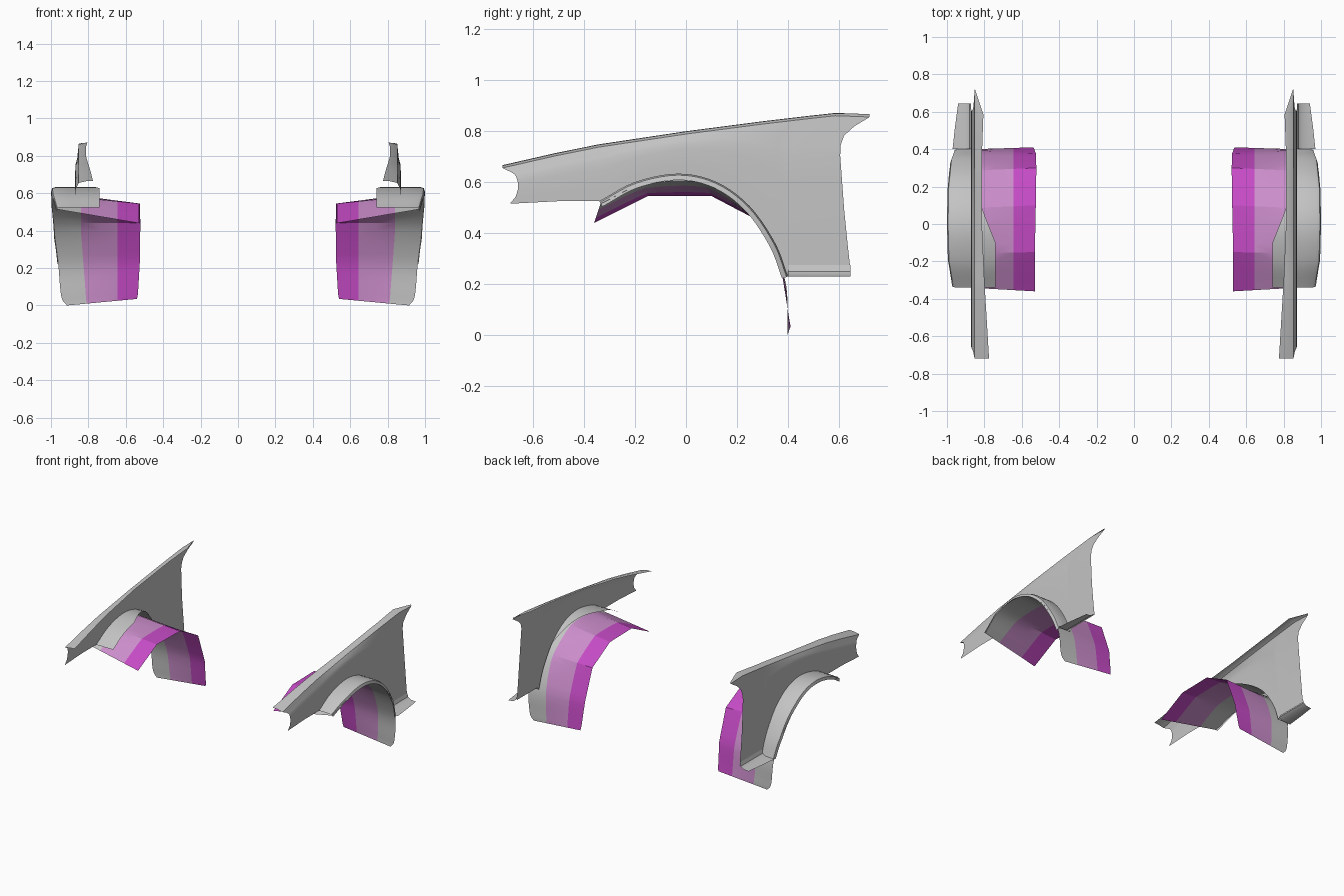
import bpy
import bmesh
from mathutils import Vector

cube = bpy.data.objects.get("Cube")
if cube:
    bpy.data.objects.remove(cube, do_unlink=True)


def material(name, rgb):
    mat = bpy.data.materials.new(name)
    mat.use_nodes = True
    mat.diffuse_color = (*rgb, 1)
    mat.node_tree.nodes["Principled BSDF"].inputs["Base Color"].default_value = (*rgb, 1)
    return mat


GREY = material("panel grey", (0.55, 0.55, 0.55))
LILAC = material("light purple", (0.6, 0.27, 0.6))
PURPLE = material("purple", (0.56, 0.07, 0.56))


def smooth_path(points, steps):
    """Catmull-Rom samples through the control points."""
    pts = [Vector(p) for p in points]
    pts = [2 * pts[0] - pts[1]] + pts + [2 * pts[-1] - pts[-2]]
    out = []
    for a, b, c, d in zip(pts, pts[1:], pts[2:], pts[3:]):
        for i in range(steps):
            t = i / steps
            out.append(0.5 * (2 * b + (c - a) * t + (2 * a - 5 * b + 4 * c - d) * t ** 2
                              + (3 * b - a - 3 * c + d) * t ** 3))
    return out + [pts[-2]]


def straight_path(points, steps):
    pts = [Vector(p) for p in points]
    out = [a.lerp(b, i / steps) for a, b in zip(pts, pts[1:]) for i in range(steps)]
    return out + [pts[-1]]


def value(points, v):
    """Piecewise linear lookup, clamped at the ends."""
    if v <= points[0][0]:
        return points[0][1]
    for (a, fa), (b, fb) in zip(points, points[1:]):
        if v <= b:
            return fa + (fb - fa) * (v - a) / (b - a)
    return points[-1][1]


def sheet(name, rows, mats=(GREY,), band=None, angle=0.6):
    """Skin a grid of points and mirror it to the other side."""
    bm = bmesh.new()
    grid = [[bm.verts.new(p) for p in row] for row in rows]
    for r0, r1 in zip(grid, grid[1:]):
        for c in range(len(r0) - 1):
            face = bm.faces.new((r0[c], r0[c + 1], r1[c + 1], r1[c]))
            face.material_index = band[c] if band else 0
    bmesh.ops.recalc_face_normals(bm, faces=bm.faces)
    mesh = bpy.data.meshes.new(name)
    bm.to_mesh(mesh)
    bm.free()
    for m in mats:
        mesh.materials.append(m)
    obj = bpy.data.objects.new(name, mesh)
    bpy.context.collection.objects.link(obj)
    obj.modifiers.new("other side", "MIRROR").use_mirror_merge = False
    bpy.ops.object.select_all(action="DESELECT")
    obj.select_set(True)
    bpy.context.view_layer.objects.active = obj
    bpy.ops.object.shade_smooth_by_angle(angle=angle)
    return obj


# Wheel arch curve (y, z) where the panel meets the flare
arch = smooth_path([(-0.34, 0.525), (-0.2, 0.6), (-0.03, 0.633), (0.12, 0.6),
                    (0.25, 0.505), (0.35, 0.36), (0.4, 0.23)], 5)

# Fender panel: lofted between the bottom edge and the top edge
bottom = [Vector((-0.69, 0.515)), Vector((-0.5, 0.525))] + arch
bottom += [Vector((0.42, 0.25)), Vector((0.52, 0.25)), Vector((0.645, 0.25))]
top = [(-0.72, 0.655), (-0.4, 0.728), (0, 0.788), (0.3, 0.827), (0.58, 0.86), (0.72, 0.855)]
front_edge = [(0, -0.69), (0.2, -0.667), (0.45, -0.657), (0.7, -0.66), (0.85, -0.675), (1, -0.72)]
rear_edge = [(0, 0.645), (0.35, 0.622), (0.8, 0.602), (0.88, 0.62), (0.94, 0.66), (1, 0.72)]
bulge = [(0, 0.872), (0.4, 0.872), (0.75, 0.868), (1, 0.852)]
levels = [0, 0.2, 0.4, 0.6, 0.75, 0.82, 0.88, 0.94, 1]


def panel_point(base, t):
    s = (base.x + 0.69) / 1.335
    y_at = lambda k: value(front_edge, k) * (1 - s) + value(rear_edge, k) * s
    z = base.y + (value(top, y_at(1)) - base.y) * t
    return (value(bulge, t), y_at(t), z)


sheet("fender_panel", [[panel_point(b, t) for t in levels] for b in bottom])

# Folded flange along the top of the panel, turned inward
fold = [(-0.72, 0.775), (-0.3, 0.8), (0, 0.813), (0.4, 0.812), (0.59, 0.805), (0.72, 0.85)]
rows = []
for b in bottom:
    x, y, z = panel_point(b, 1)
    inner = value(fold, y)
    rows.append([(x, y, z), ((x + inner) / 2, y, z + 0.009), (inner, y, z + 0.011)])
sheet("top_flange", rows)

# Ledge sweeping outward at the lower rear of the panel
rows = []
for y, reach in ((0.4, 0.97), (0.52, 0.957), (0.645, 0.94)):
    rows.append([(0.872, y, 0.275), (0.88, y, 0.25), (0.9, y, 0.235), (reach, y, 0.23)])
sheet("lower_ledge", rows)

# Outer rim of the liner, shared with the lip of the flare
rim = smooth_path([(0.972, -0.335, 0.515), (0.995, -0.16, 0.592), (0.998, 0.08, 0.592),
                   (0.988, 0.28, 0.44), (0.962, 0.385, 0.23), (0.945, 0.397, 0.05),
                   (0.915, 0.398, 0.0)], 5)

# Arch flare: flat band across the panel with a rounded outer lip
inner_x = [(-0.1, 0.74), (0.05, 0.8), (0.2, 0.85), (0.25, 0.87)]
outer_x = [(-0.34, 0.972), (-0.2, 0.995), (0, 1.0), (0.2, 0.997), (0.35, 0.982), (0.4, 0.965)]
rows = []
for i, p in enumerate(arch):
    y, z = p
    tangent = (arch[min(i + 1, len(arch) - 1)] - arch[max(i - 1, 0)]).normalized()
    inward = Vector((tangent.y, -tangent.x))
    edge = value(outer_x, y)
    row = [(value(inner_x, y), y, z), (0.9, y, z), (edge - 0.025, y, z)]
    for dx, drop in ((0.006, 0.006), (0, 0.025)):
        q = p + inward * drop
        row.append((edge - dx, q.x, q.y))
    rows.append(row)
sheet("arch_flare", rows)

# Wheel liner: smooth outer rim running in to a faceted inner rim
inner_rim = straight_path([(0.53, -0.36, 0.44), (0.53, -0.15, 0.545), (0.525, 0.1, 0.545),
                           (0.522, 0.3, 0.44), (0.525, 0.378, 0.23), (0.535, 0.405, 0.06),
                           (0.54, 0.41, 0.035)], 5)
rows = []
for a, b in zip(rim, inner_rim):
    seam = 0.84 - 0.03 * max(0, 1 - a.z / 0.4)
    row = [a]
    for x in (seam, 0.74, 0.645):
        row.append(a.lerp(b, (a.x - x) / (a.x - b.x)))
    rows.append(row + [b])
sheet("wheel_liner", rows, (GREY, LILAC, PURPLE), (0, 1, 1, 2), 0.3)
